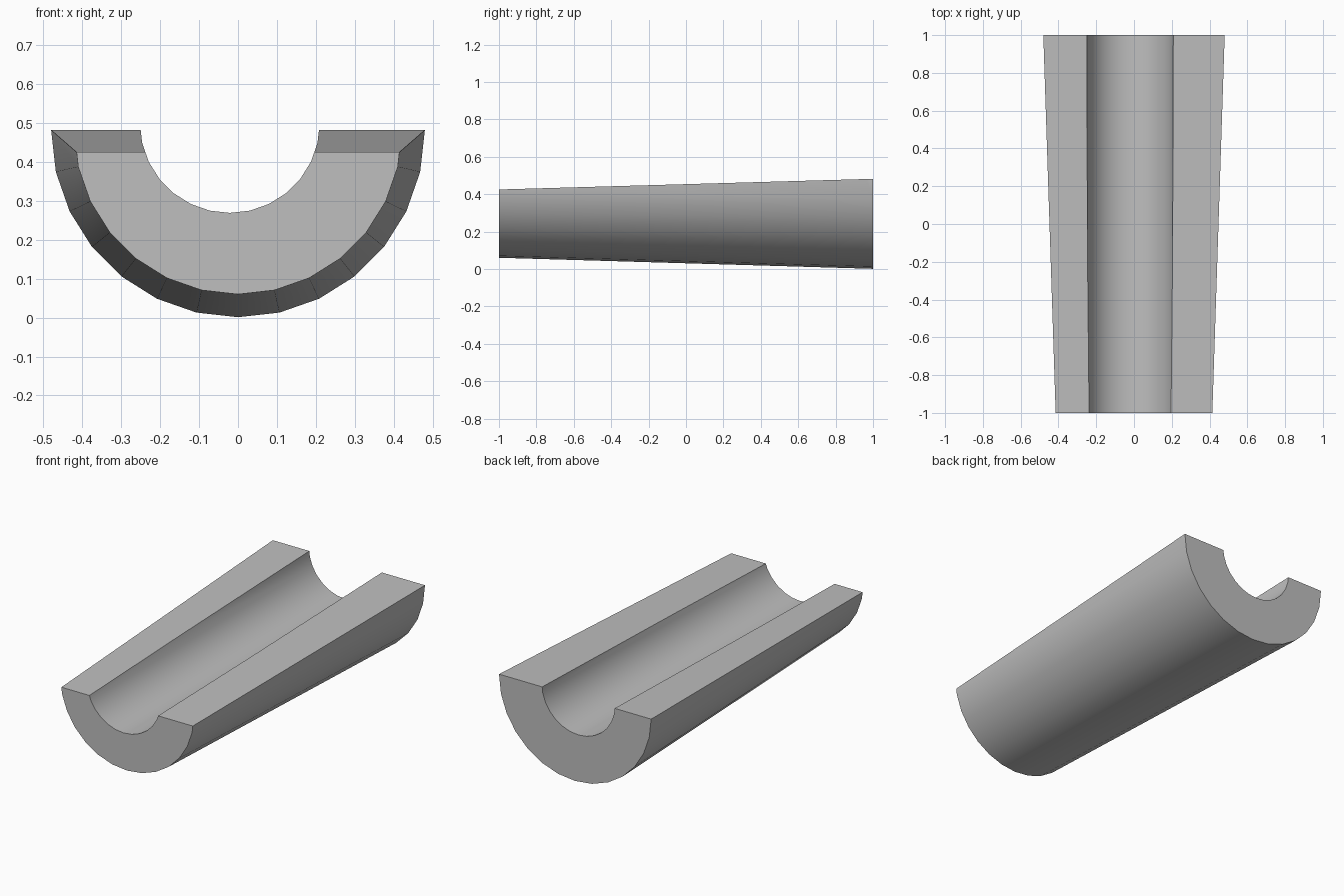
import bpy
import bmesh
from math import sin, cos, pi, radians
from mathutils import Vector

cube = bpy.data.objects.get("Cube")
if cube:
    bpy.data.objects.remove(cube, do_unlink=True)

SIDES = 28
STEPS = range(-8, 9)  # slightly more than the lower half circle

grey = bpy.data.materials.new("plain grey")
grey.use_nodes = True
grey.diffuse_color = (0.52, 0.52, 0.52, 1)
grey.node_tree.nodes["Principled BSDF"].inputs["Base Color"].default_value = grey.diffuse_color

bm = bmesh.new()


def arc(cx, y, cz, r):
    """Lower arc of a regular polygon, with a vertex at the bottom."""
    return [bm.verts.new((cx + r * sin(2 * pi * i / SIDES), y,
                          cz - r * cos(2 * pi * i / SIDES))) for i in STEPS]


# Tapered outer wall and straight, slightly offset bore
outer_front = arc(0, -1, 0.481, 0.421)
outer_back = arc(0, 1, 0.481, 0.48)
bore_front = arc(-0.021, -1, 0.5, 0.231)
bore_back = arc(-0.021, 1, 0.5, 0.231)

for a, b in ((outer_front, outer_back), (outer_back, bore_back),
             (bore_back, bore_front), (bore_front, outer_front)):
    for i in range(len(a) - 1):
        bm.faces.new((a[i], a[i + 1], b[i + 1], b[i]))

# Slice along the sloping rim plane and close both rims
slope = Vector((0, -0.057, 2)).normalized()
bmesh.ops.bisect_plane(bm, geom=bm.verts[:] + bm.edges[:] + bm.faces[:],
                       plane_co=(0, 1, 0.482), plane_no=slope, clear_outer=True)
bmesh.ops.holes_fill(bm, edges=[e for e in bm.edges if e.is_boundary], sides=0)

# Merge the flat end strips into single faces
bmesh.ops.dissolve_limit(bm, angle_limit=radians(0.5), verts=bm.verts[:], edges=bm.edges[:])
bmesh.ops.recalc_face_normals(bm, faces=bm.faces[:])

mesh = bpy.data.meshes.new("half_tube")
bm.to_mesh(mesh)
bm.free()
mesh.materials.append(grey)
tube = bpy.data.objects.new("half_tube", mesh)
bpy.context.collection.objects.link(tube)

# Smooth curved walls, sharp rims and ends
bpy.ops.object.select_all(action="DESELECT")
tube.select_set(True)
bpy.context.view_layer.objects.active = tube
bpy.ops.object.shade_smooth_by_angle(angle=radians(30))
